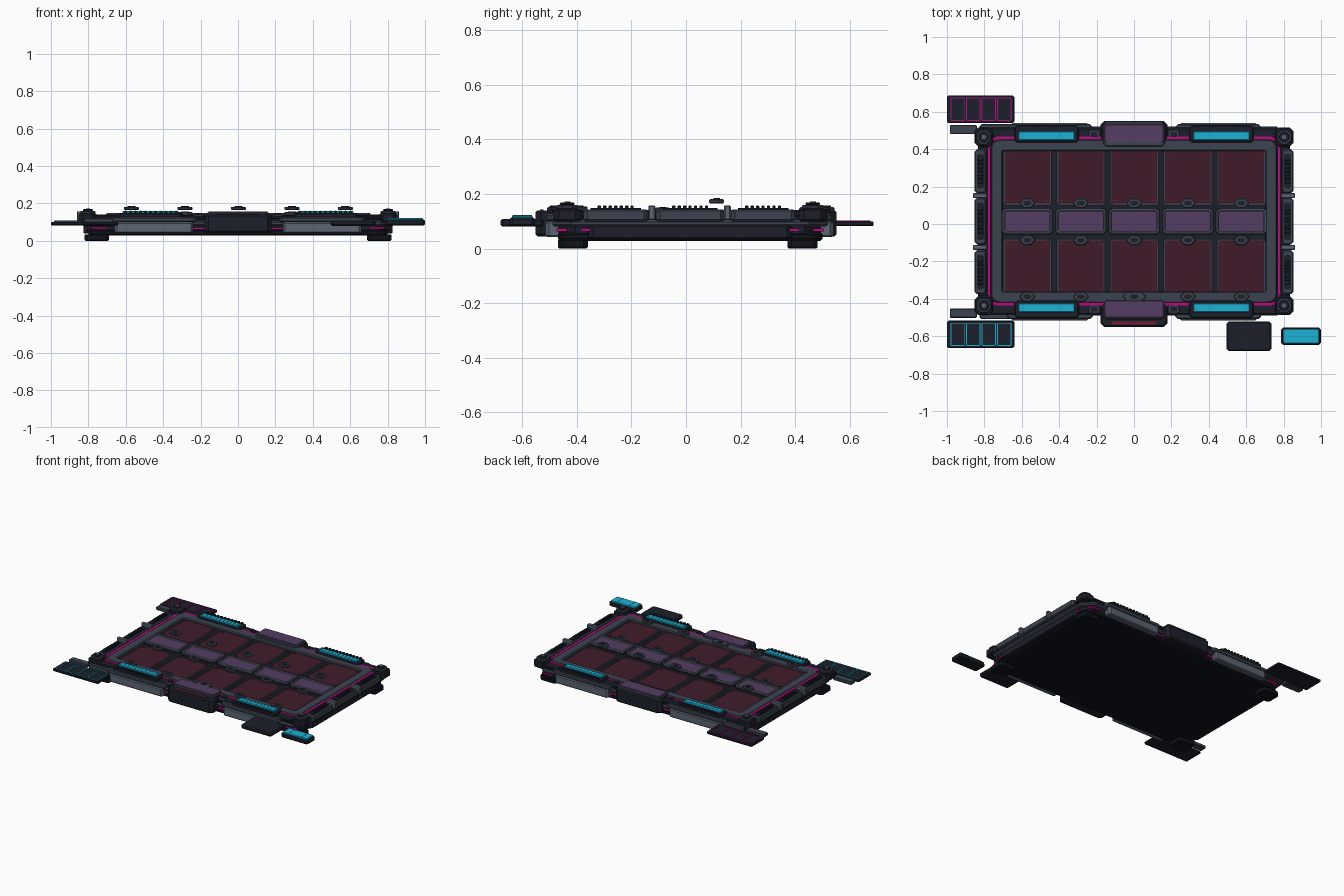
import bpy, bmesh, math

def material(name, r, g, b):
    m = bpy.data.materials.new(name)
    m.diffuse_color = tuple((c / 255) ** 2.2 for c in (r, g, b)) + (1,)
    return m

DARK = material("dark", 34, 37, 46)
BLACK = material("underside", 24, 26, 32)
GREY = material("grey", 62, 69, 80)
LIGHT = material("light_grey", 92, 100, 114)
MAROON = material("maroon", 66, 33, 46)
PURPLE = material("purple", 84, 64, 98)
CYAN = material("cyan", 34, 176, 212)
MAGENTA = material("magenta", 180, 20, 125)
RED = material("red", 120, 30, 50)
CY = 0.015          # board centre in y


def outline(cx, cy, w, d, r, seg):
    """Rectangle with cut (seg=1) or rounded corners."""
    if r <= 0:
        return [(cx + sx * w / 2, cy + sy * d / 2) for sx, sy in ((1, 1), (-1, 1), (-1, -1), (1, -1))]
    pts = []
    for i, (sx, sy) in enumerate(((1, 1), (-1, 1), (-1, -1), (1, -1))):
        for k in range(seg + 1):
            a = (i + k / seg) * math.pi / 2
            pts.append((cx + sx * (w / 2 - r) + r * math.cos(a), cy + sy * (d / 2 - r) + r * math.sin(a)))
    return pts


def finish(name, bm, mat, bev):
    bmesh.ops.recalc_face_normals(bm, faces=bm.faces)
    me = bpy.data.meshes.new(name)
    bm.to_mesh(me)
    bm.free()
    me.materials.append(mat)
    ob = bpy.data.objects.new(name, me)
    bpy.context.collection.objects.link(ob)
    if bev:
        m = ob.modifiers.new("bevel", 'BEVEL')
        m.width, m.segments, m.limit_method = bev, 1, 'ANGLE'
        m.angle_limit = math.radians(50)
    return ob


def prism(name, pts, z0, z1, mat, bev=0.0):
    bm = bmesh.new()
    lo = [bm.verts.new((x, y, z0)) for x, y in pts]
    hi = [bm.verts.new((x, y, z1)) for x, y in pts]
    bm.faces.new(lo[::-1])
    bm.faces.new(hi)
    n = len(pts)
    for i in range(n):
        j = (i + 1) % n
        bm.faces.new((lo[i], lo[j], hi[j], hi[i]))
    return finish(name, bm, mat, bev)


def slab(name, x0, x1, y0, y1, z0, z1, mat, r=0.0, bev=0.0, seg=1):
    return prism(name, outline((x0 + x1) / 2, (y0 + y1) / 2, x1 - x0, y1 - y0, r, seg), z0, z1, mat, bev)


def ring(name, x0, x1, y0, y1, t, z0, z1, mat, r=0.01, bev=0.0, seg=1):
    """Rectangular frame of width t."""
    cx, cy, w, d = (x0 + x1) / 2, (y0 + y1) / 2, x1 - x0, y1 - y0
    out = outline(cx, cy, w, d, r, seg)
    inn = outline(cx, cy, w - 2 * t, d - 2 * t, max(r - t * 0.6, 0.002), seg)
    bm = bmesh.new()
    a, b, c, e = [[bm.verts.new((x, y, z)) for x, y in p] for p, z in ((out, z0), (out, z1), (inn, z1), (inn, z0))]
    n = len(out)
    for i in range(n):
        j = (i + 1) % n
        for p, q in ((a, b), (b, c), (c, e), (e, a)):
            bm.faces.new((p[i], p[j], q[j], q[i]))
    return finish(name, bm, mat, bev)


# stacked body plates with a glowing seam
slab("bottom_plate", -0.80, 0.80, -0.47, 0.50, 0.028, 0.06, BLACK, 0.05, 0.008, 3)
slab("seam_core", -0.805, 0.805, -0.465, 0.495, 0.055, 0.085, DARK, 0.06)
slab("lower_deck", -0.835, 0.835, -0.49, 0.52, 0.08, 0.105, GREY, 0.07, 0.008)
slab("upper_deck", -0.825, 0.825, -0.48, 0.51, 0.103, 0.12, DARK, 0.07)
ring("outer_rail", -0.835, 0.835, -0.485, 0.515, 0.055, 0.115, 0.135, DARK, 0.07, 0.006)
ring("light_line", -0.782, 0.782, -0.437, 0.467, 0.016, 0.118, 0.138, MAGENTA, 0.05, 0, 3)
ring("inner_bezel", -0.765, 0.765, -0.422, 0.452, 0.062, 0.118, 0.142, GREY, 0.045, 0.006, 3)
slab("board_floor", -0.71, 0.71, -0.385, 0.405, 0.115, 0.123, DARK)

# feet, corner bosses and glow inserts
for sx in (-1, 1):
    for y in (-0.415, 0.427):
        x = 0.755 * sx
        slab("foot", x - 0.065, x + 0.065, y - 0.055, y + 0.055, 0, 0.035, BLACK, 0.015, 0.005)
    for y, s in ((-0.435, -1), (0.465, 1)):
        x = 0.803 * sx
        slab("corner_pad", x - 0.05, x + 0.05, y - 0.052, y + 0.052, 0.10, 0.145, DARK, 0.022, 0.006)
        slab("corner_boss", x - 0.04, x + 0.04, y - 0.04, y + 0.04, 0.145, 0.16, GREY, 0.023, 0.004)
        slab("corner_cap", x - 0.027, x + 0.027, y - 0.027, y + 0.027, 0.16, 0.169, DARK, 0.016, 0.003)
        slab("corner_stud", x - 0.011, x + 0.011, y - 0.011, y + 0.011, 0.169, 0.173, LIGHT, 0.0065)
        slab("corner_glow_side", x - 0.012, x + 0.012, y - s * 0.1 - 0.05, y - s * 0.1 + 0.05, 0.062, 0.073, MAGENTA)
        slab("corner_glow_end", x - sx * 0.06 - 0.04, x - sx * 0.06 + 0.04, y + s * 0.02 - 0.02, y + s * 0.02 + 0.02, 0.062, 0.073, MAGENTA)

# card bays, middle trays and diamond pins
for i in range(5):
    x = (i - 2) * 0.286 + 0.002
    for y0, y1 in ((0.10, 0.40), (-0.378, -0.08)):
        ring("bay_frame", x - 0.13, x + 0.13, y0, y1, 0.009, 0.12, 0.135, GREY, 0.012)
        slab("bay_panel", x - 0.121, x + 0.121, y0 + 0.009, y1 - 0.009, 0.12, 0.128, MAROON, 0.008)
        for u in (-0.103, 0.103):
            for v in (y0 + 0.026, y1 - 0.026):
                slab("bay_mark", x + u - 0.008, x + u + 0.008, v - 0.0025, v + 0.0025, 0.127, 0.130, RED)
    slab("tray_base", x - 0.137, x + 0.137, -0.058, 0.086, 0.12, 0.136, DARK, 0.016)
    ring("tray_frame", x - 0.135, x + 0.135, -0.055, 0.083, 0.014, 0.13, 0.148, LIGHT, 0.016, 0.004)
    slab("tray_pad", x - 0.119, x + 0.119, -0.040, 0.068, 0.13, 0.142, PURPLE, 0.006)
    for y, z, k in ((0.112, 0.165, 1), (-0.086, 0.133, 1), (-0.388, 0.138, 1.5 if i == 2 else 1)):
        slab("diamond_pin", x - 0.04 * k, x + 0.04 * k, y - 0.027, y + 0.027, z, z + 0.017, GREY, 0.022, 0.004)
        slab("diamond_pin_top", x - 0.022, x + 0.022, y - 0.012, y + 0.012, z + 0.017, z + 0.020, DARK, 0.01)

# segmented side rails with ribs and clamps
for sx in (-1, 1):
    def side(name, a, b, y0, y1, z0, z1, mat, r=0.0, bev=0.0):
        slab(name, *sorted((sx * a, sx * b)), y0, y1, z0, z1, mat, r, bev)
    for y0, y1 in ((0.165, 0.40), (-0.11, 0.14), (-0.375, -0.14)):
        side("side_rail", 0.79, 0.853, y0, y1, 0.10, 0.143, GREY, 0.014, 0.006)
        side("side_rail_inset", 0.803, 0.84, y0 + 0.025, y1 - 0.025, 0.143, 0.149, DARK, 0.008)
        n = 7
        for k in range(n):
            y = (y0 + y1) / 2 + (k - (n - 1) / 2) * 0.02
            side("side_rib", 0.808, 0.834, y - 0.006, y + 0.006, 0.147, 0.157, DARK, 0, 0.002)
    for y in (0.152, -0.125):
        side("side_clamp", 0.785, 0.862, y - 0.013, y + 0.013, 0.105, 0.158, LIGHT, 0.005, 0.004)
    side("side_skirt", 0.79, 0.825, -0.36, 0.39, 0.04, 0.082, DARK, 0.02, 0.005)

# front and back long rails with glowing bars
for s in (-1, 1):
    e = 0.54 if s > 0 else 0.515          # outer edge of the ledge
    def end(name, x0, x1, a, b, z0, z1, mat, r=0.0, bev=0.0):
        slab(name, x0, x1, *sorted((s * a, s * b)), z0, z1, mat, r, bev)
    for sx in (-1, 1):
        x0, x1 = sorted((sx * 0.24, sx * 0.66))
        c = (x0 + x1) / 2 + sx * 0.017
        end("ledge_lower", x0, x1, e - 0.06, e, 0.042, 0.10, LIGHT, 0.012, 0.006)
        end("ledge_upper", x0 - 0.02, x1 + 0.02, e - 0.05, e - 0.006, 0.10, 0.128, GREY, 0.015, 0.006)
        end("bar_housing", c - 0.172, c + 0.172, e - 0.105, e - 0.012, 0.115, 0.15, DARK, 0.014, 0.006)
        end("bar_glow", c - 0.15, c + 0.15, e - 0.09, e - 0.045, 0.14, 0.159, CYAN, 0, 0.003)
        for k in range(11):
            x = c + (k - 5) * 0.027
            end("bar_tick", x - 0.002, x + 0.002, e - 0.085, e - 0.05, 0.155, 0.161, CYAN)
            end("ledge_rib", x - 0.008, x + 0.008, e - 0.034, e - 0.014, 0.148, 0.156, DARK)
        a, b = sorted((sx * 0.18, sx * 0.245))
        end("rail_link", a, b, e - 0.085, e - 0.035, 0.11, 0.138, GREY, 0.01, 0.004)
        end("link_bolt", a + 0.015, b - 0.015, e - 0.075, e - 0.048, 0.138, 0.145, DARK)
        end("link_glow", a, b, e - 0.08, e - 0.035, 0.06, 0.072, MAGENTA)
    end("centre_block", -0.18, 0.18, 0.425, 0.552, 0.045, 0.14, DARK, 0.022, 0.008)
    end("centre_collar", -0.165, 0.165, 0.415, 0.545 if s > 0 else 0.51, 0.135, 0.152, GREY, 0.015, 0.005)
    end("centre_pad", -0.157, 0.157, 0.435 if s > 0 else 0.41, 0.532 if s > 0 else 0.50, 0.145, 0.158, PURPLE, 0.008, 0.002)
slab("front_slot", -0.12, 0.12, -0.536, -0.522, 0.135, 0.143, RED)

# loose card racks at the left corners
for y0, y1, glow, by, ly in ((0.54, 0.688, MAGENTA, 0.505, 0.512), (-0.663, -0.517, CYAN, -0.477, -0.487)):
    slab("card_rack", -1.0, -0.64, y0, y1, 0.083, 0.10, DARK, 0.008, 0.004)
    for k in range(4):
        x = -0.943 + k * 0.083
        ring("card_outline", x - 0.038, x + 0.038, y0 + 0.012, y1 - 0.012, 0.004, 0.097, 0.103, glow, 0.004)
    slab("rack_bar", -0.985, -0.84, by - 0.025, by + 0.025, 0.085, 0.108, GREY, 0.006, 0.004)
    slab("rack_arm", -0.825, -0.66, ly - 0.022, ly + 0.022, 0.085, 0.122, GREY, 0.01, 0.005)

# loose tiles at the right front
slab("plain_tile", 0.495, 0.735, -0.68, -0.52, 0.08, 0.108, DARK, 0.012, 0.007)
slab("glow_tile_base", 0.787, 1.0, -0.647, -0.553, 0.083, 0.113, DARK, 0.012, 0.006)
slab("glow_tile_top", 0.797, 0.99, -0.638, -0.562, 0.11, 0.121, CYAN, 0.006, 0.003)
for x in (0.845, 0.942):
    slab("glow_tile_groove", x - 0.002, x + 0.002, -0.636, -0.564, 0.12, 0.1225, CYAN)
